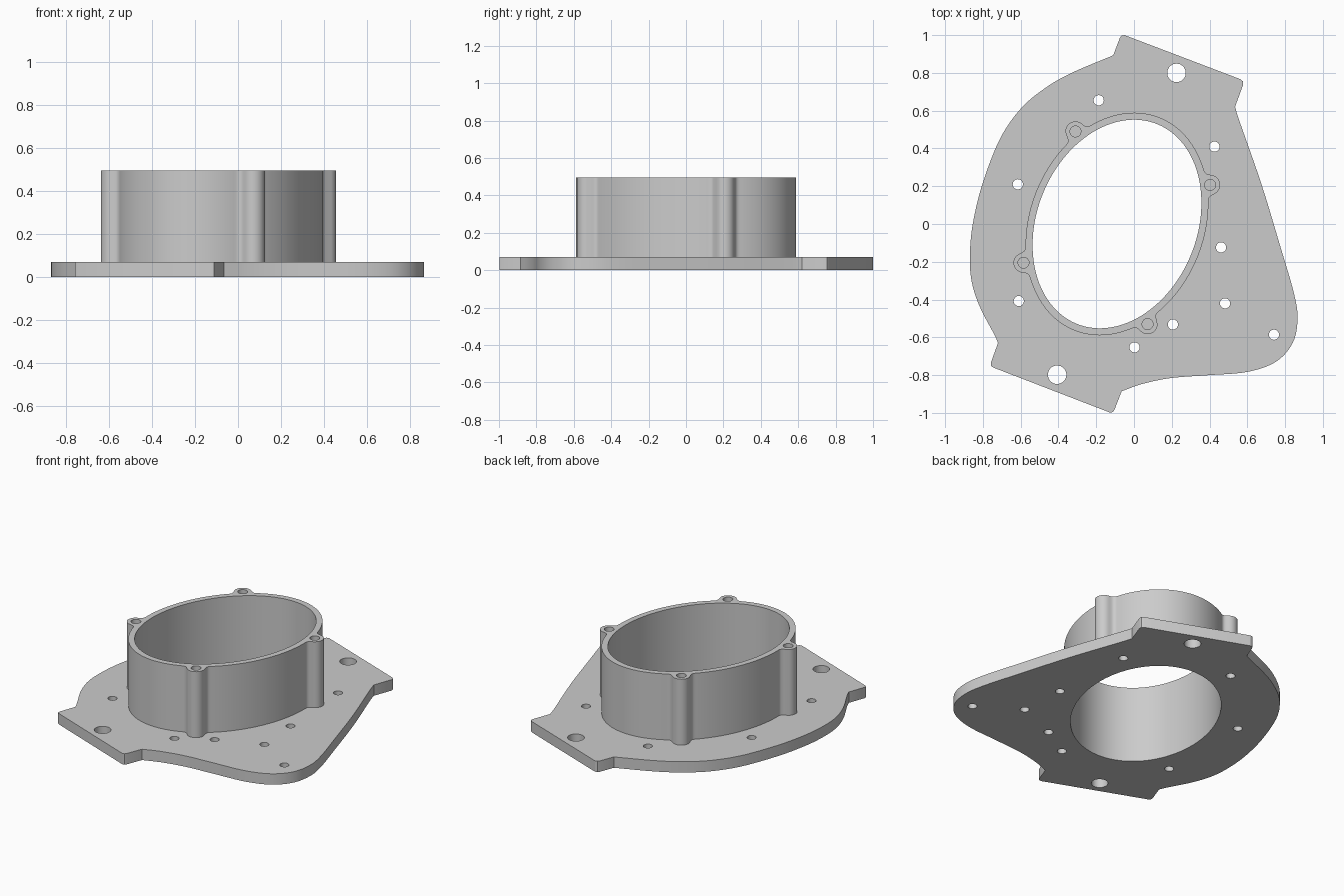
import bpy, bmesh
from math import sin, cos, pi, radians, hypot
from mathutils import Vector

cube = bpy.data.objects.get("Cube")
if cube:
    bpy.data.objects.remove(cube, do_unlink=True)

PLATE_TOP, WALL_TOP = 0.07, 0.495
CENTRE = Vector((-0.09, 0))
TILT = radians(68.2)
BORE = (0.57, 0.424)
OUTER = (0.607, 0.461)
BOSSES = [(-0.31, 0.49), (0.403, 0.207), (-0.585, -0.205), (0.072, -0.53)]
BOSS_R, BOSS_HOLE_R, FILLET = 0.053, 0.029, 0.035

metal = bpy.data.materials.new("plain grey")
metal.use_nodes = True
GREY = (0.6, 0.6, 0.6, 1)
metal.diffuse_color = GREY
metal.node_tree.nodes["Principled BSDF"].inputs["Base Color"].default_value = GREY


def circle(centre, radius, n=32):
    return [(centre[0] + radius * cos(2 * pi * i / n),
             centre[1] + radius * sin(2 * pi * i / n)) for i in range(n)]


def ellipse(axes, n=120):
    pts = []
    for i in range(n):
        t = 2 * pi * i / n
        u, v = axes[0] * cos(t), axes[1] * sin(t)
        pts.append((CENTRE.x + u * cos(TILT) - v * sin(TILT),
                    CENTRE.y + u * sin(TILT) + v * cos(TILT)))
    return pts


def smooth_run(points, steps=6):
    """Catmull-Rom curve through the points, ends included."""
    p = [Vector(q) for q in points]
    p = [2 * p[0] - p[1]] + p + [2 * p[-1] - p[-2]]
    out = []
    for a, b, c, d in zip(p, p[1:], p[2:], p[3:]):
        for i in range(steps):
            t = i / steps
            out.append((2 * b + (c - a) * t + (2 * a - 5 * b + 4 * c - d) * t * t
                        + (3 * b - a - 3 * c + d) * t ** 3) / 2)
    return out + [p[-2]]


def wall_distance(p):
    """Distance to the oval joined to its bosses with soft fillets."""
    q = p - CENTRE
    u = q.x * cos(TILT) + q.y * sin(TILT)
    v = q.y * cos(TILT) - q.x * sin(TILT)
    a, b = OUTER
    k = hypot(u / a, v / b)
    d = k * (k - 1) / hypot(u / a ** 2, v / b ** 2)
    for boss in BOSSES:
        e = (p - Vector(boss)).length - BOSS_R
        h = max(FILLET - abs(d - e), 0) / FILLET
        d = min(d, e) - h * h * FILLET / 4
    return d


def wall_outline(n=540):
    pts = []
    for i in range(n):
        ray = Vector((cos(2 * pi * i / n), sin(2 * pi * i / n)))
        r = 0.8
        while r > 0.4 and wall_distance(CENTRE + ray * r) > 0:
            r -= 0.004
        lo, hi = r, r + 0.004
        for _ in range(12):
            mid = (lo + hi) / 2
            if wall_distance(CENTRE + ray * mid) > 0:
                hi = mid
            else:
                lo = mid
        pts.append(CENTRE + ray * lo)
    return pts


def slab(name, loops, z0, z1):
    """Flat outline with holes, extruded upward."""
    bm = bmesh.new()
    for loop in loops:
        vs = [bm.verts.new((p[0], p[1], z0)) for p in loop]
        for a, b in zip(vs, vs[1:] + vs[:1]):
            bm.edges.new((a, b))
    bmesh.ops.triangle_fill(bm, use_beauty=True, use_dissolve=False, edges=bm.edges[:])
    ext = bmesh.ops.extrude_face_region(bm, geom=bm.faces[:], use_keep_orig=True)
    top = [g for g in ext["geom"] if isinstance(g, bmesh.types.BMVert)]
    bmesh.ops.translate(bm, verts=top, vec=(0, 0, z1 - z0))
    bmesh.ops.recalc_face_normals(bm, faces=bm.faces[:])
    mesh = bpy.data.meshes.new(name)
    bm.to_mesh(mesh)
    bm.free()
    mesh.materials.append(metal)
    obj = bpy.data.objects.new(name, mesh)
    bpy.context.collection.objects.link(obj)
    bpy.ops.object.select_all(action="DESELECT")
    obj.select_set(True)
    bpy.context.view_layer.objects.active = obj
    bpy.ops.object.shade_smooth_by_angle(angle=radians(30))
    return obj


# Plate outline: curved flanks between two straight-edged tabs
top_tab = [(-0.075, 0.985), (-0.066, 0.997), (-0.05, 1.0),
           (0.562, 0.767), (0.577, 0.755), (0.578, 0.738)]
bottom_tab = [(-0.104, -0.985), (-0.112, -0.996), (-0.128, -0.998),
              (-0.745, -0.76), (-0.758, -0.75), (-0.758, -0.735)]
right_flank = smooth_run([
    (0.535, 0.62), (0.56, 0.54), (0.675, 0.21), (0.775, -0.12), (0.845, -0.36),
    (0.866, -0.5), (0.84, -0.63), (0.75, -0.73), (0.6, -0.783), (0.4, -0.8),
    (0.2, -0.815), (0.05, -0.845), (-0.065, -0.885)])
left_flank = smooth_run([
    (-0.72, -0.63), (-0.74, -0.585), (-0.82, -0.43), (-0.862, -0.29),
    (-0.868, -0.14), (-0.85, 0.02), (-0.8, 0.22), (-0.71, 0.45), (-0.6, 0.61),
    (-0.47, 0.72), (-0.33, 0.8), (-0.11, 0.893)])
outline = top_tab + right_flank + bottom_tab + left_flank

# Through holes in the plate
small = [(-0.187, 0.655), (-0.615, 0.21), (-0.61, -0.408), (0.003, -0.653),
         (0.206, -0.532), (0.482, -0.42), (0.461, -0.124), (0.426, 0.41),
         (0.741, -0.586)]
large = [(0.225, 0.8), (-0.407, -0.798)]
holes = [circle(c, 0.027) for c in small] + [circle(c, 0.049) for c in large]

slab("base_plate", [outline, ellipse(BORE)] + holes, 0, PLATE_TOP)

# Oval collar with screw bosses; the plate closes the bottoms of the screw holes
screw_holes = [circle(c, BOSS_HOLE_R) for c in BOSSES]
slab("oval_collar", [wall_outline(), ellipse(BORE)] + screw_holes, PLATE_TOP, WALL_TOP)
